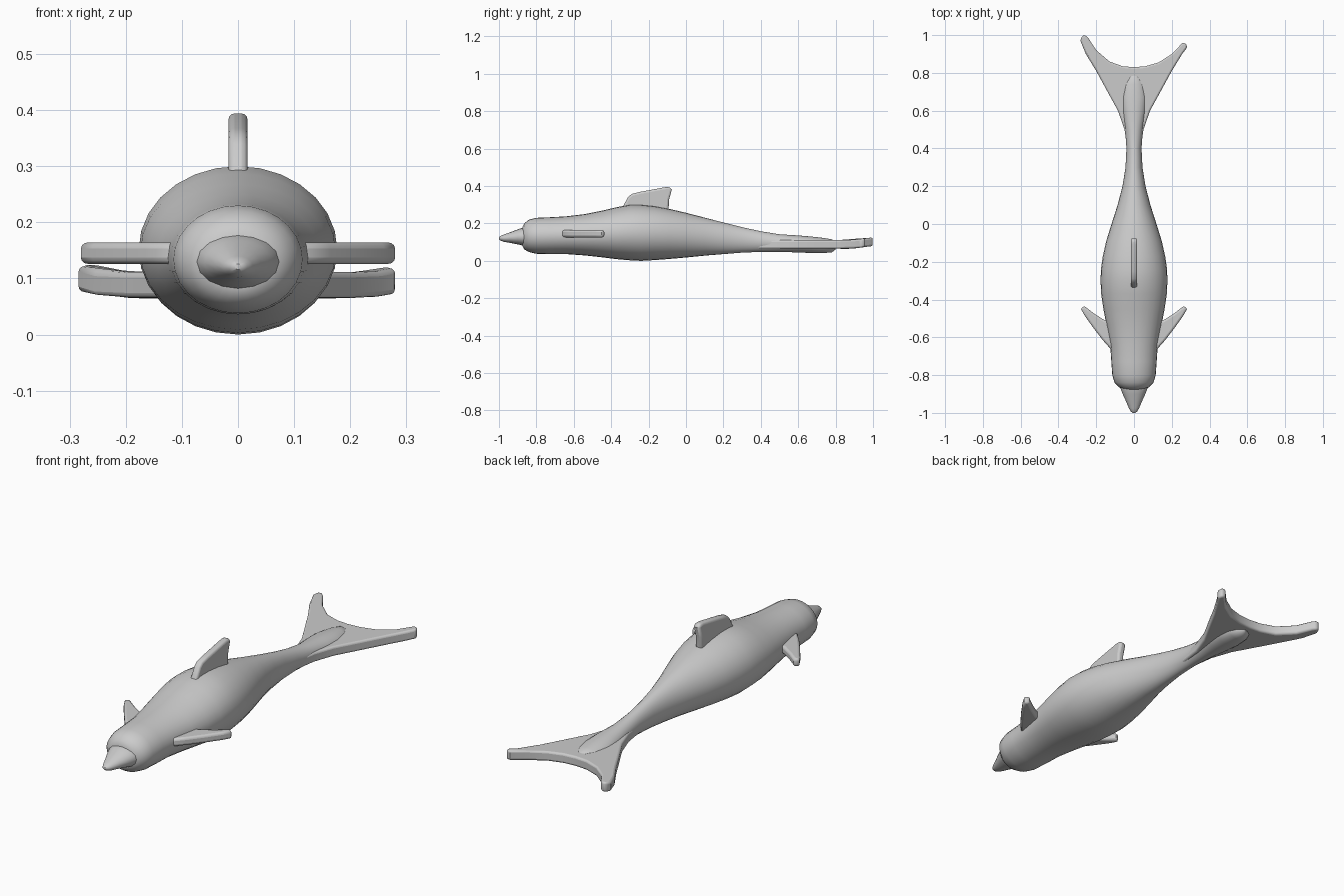
import bpy, bmesh, math
from mathutils import Vector

if "Cube" in bpy.data.objects:
    bpy.data.objects.remove(bpy.data.objects["Cube"])


def finish(name, bm, bevel=0.0):
    bmesh.ops.recalc_face_normals(bm, faces=bm.faces)
    mesh = bpy.data.meshes.new(name)
    bm.to_mesh(mesh)
    bm.free()
    ob = bpy.data.objects.new(name, mesh)
    bpy.context.collection.objects.link(ob)
    if bevel:
        m = ob.modifiers.new("round_edges", 'BEVEL')
        m.width, m.segments, m.limit_method = bevel, 3, 'ANGLE'
        m.angle_limit = math.radians(50)
    bpy.ops.object.select_all(action='DESELECT')
    ob.select_set(True)
    bpy.context.view_layer.objects.active = ob
    bpy.ops.object.shade_smooth_by_angle(angle=math.radians(40))
    return ob


def loft(name, stations, sides=28):
    """Elliptical rings along y; station = (y, half width, bottom z, top z)."""
    bm = bmesh.new()
    rings = []
    for y, w, lo, hi in stations:
        c, h = (lo + hi) / 2, (hi - lo) / 2
        angles = [2 * math.pi * i / sides for i in range(sides)]
        rings.append([bm.verts.new((w * math.cos(a), y, c + h * math.sin(a))) for a in angles])
    for r, s in zip(rings, rings[1:]):
        for i in range(sides):
            j = (i + 1) % sides
            bm.faces.new((r[i], r[j], s[j], s[i]))
    bm.faces.new(rings[0])
    bm.faces.new(rings[-1])
    return finish(name, bm)


def plate(name, points, thickness, bevel):
    """Closed 3D outline thickened evenly along the given vector."""
    bm = bmesh.new()
    t = Vector(thickness) / 2
    a = [bm.verts.new(Vector(p) - t) for p in points]
    b = [bm.verts.new(Vector(p) + t) for p in points]
    bm.faces.new(a)
    bm.faces.new(b[::-1])
    n = len(a)
    for i in range(n):
        j = (i + 1) % n
        bm.faces.new((a[i], a[j], b[j], b[i]))
    return finish(name, bm, bevel)


# Body: blunt head, full belly, slim tail stock ending in a rounded bump
loft("body", [
    (-.875, .05, .08, .18), (-.865, .078, .062, .2), (-.84, .103, .047, .22),
    (-.8, .115, .038, .23), (-.73, .12, .036, .233), (-.64, .126, .036, .238),
    (-.54, .145, .029, .25), (-.45, .162, .019, .268), (-.37, .174, .009, .287),
    (-.3, .177, .003, .3), (-.24, .175, 0, .3), (-.17, .165, .004, .293),
    (-.09, .147, .01, .278), (0, .119, .018, .257), (.1, .087, .028, .231),
    (.2, .061, .036, .205), (.3, .045, .044, .18), (.4, .04, .048, .158),
    (.5, .047, .048, .142), (.6, .063, .045, .136), (.67, .069, .042, .13),
    (.74, .06, .042, .122), (.78, .04, .046, .115), (.8, .012, .06, .1)])

# Beak
loft("beak", [
    (-.8, .085, .075, .185), (-.865, .074, .08, .18), (-.9, .06, .088, .168),
    (-.94, .042, .096, .153), (-.975, .027, .102, .14), (-.993, .017, .109, .133),
    (-1, .006, .116, .126)], sides=16)

# Tail fluke: slightly uneven tips
fluke = [(.03, .36), (.05, .5), (.085, .6), (.14, .7), (.2, .81), (.255, .9),
         (.282, .935), (.274, .958), (.255, .957), (.2, .9), (.13, .855), (.06, .835),
         (0, .83), (-.06, .835), (-.13, .86), (-.2, .92), (-.242, .985), (-.258, 1),
         (-.276, .995), (-.284, .97), (-.255, .9), (-.2, .81), (-.14, .7),
         (-.085, .6), (-.05, .5), (-.03, .36)]
plate("tail_fluke", [(x, y, .088 + max(0, y - .88) * .12) for x, y in fluke],
      (0, 0, .046), .014)

# Side flippers
flipper = [(.07, -.67), (.125, -.66), (.165, -.615), (.215, -.55), (.26, -.487),
           (.28, -.452), (.275, -.438), (.26, -.437), (.21, -.475), (.155, -.51), (.07, -.53)]
for side, label in ((1, "left"), (-1, "right")):
    plate(label + "_flipper", [(side * x, y, .145) for x, y in flipper], (0, 0, .038), .011)

# Dorsal fin
dorsal = [(-.35, .25), (-.335, .295), (-.31, .34), (-.29, .358), (-.25, .368), (-.11, .394),
          (-.085, .394), (-.076, .38), (-.09, .33), (-.095, .25)]
plate("dorsal_fin", [(0, y, z) for y, z in dorsal], (.034, 0, 0), .011)
